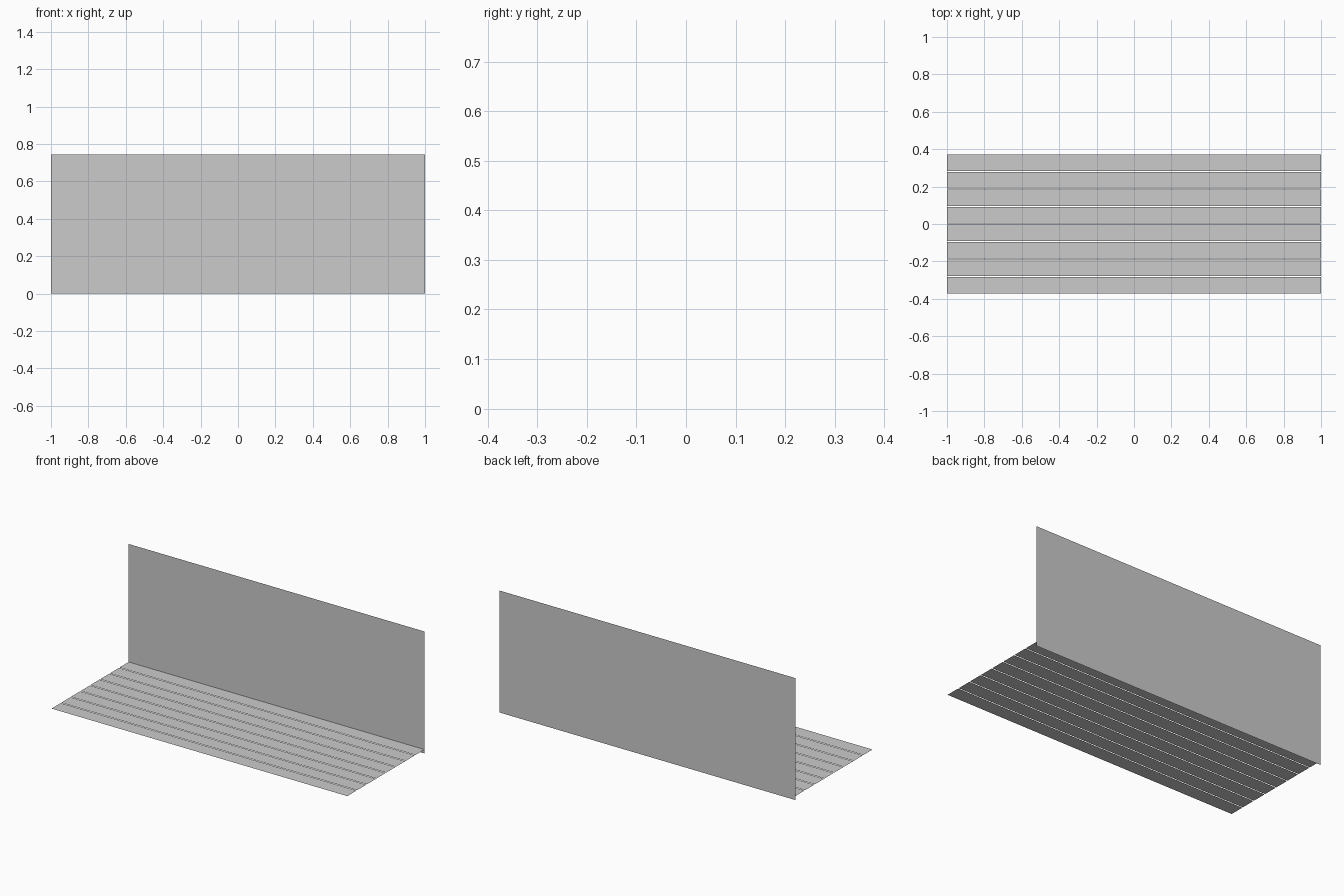
import bpy, bmesh
from math import pi
from mathutils import Matrix

if "Cube" in bpy.data.objects:
    bpy.data.objects.remove(bpy.data.objects["Cube"])

WIDTH, DEPTH, HEIGHT = 2.0, 0.745, 0.745
SLATS, GAP, SLAT_Z = 8, 0.005, 0.024


def sheet(name, size_x, size_y, location, tilt=0.0):
    """Single-sided rectangular sheet, optionally tilted about x."""
    mesh = bpy.data.meshes.new(name)
    bm = bmesh.new()
    bmesh.ops.create_grid(bm, x_segments=1, y_segments=1, size=0.5,
                          matrix=Matrix.Rotation(tilt, 4, 'X')
                          @ Matrix.Diagonal((size_x, size_y, 1, 1)))
    bm.to_mesh(mesh)
    bm.free()
    obj = bpy.data.objects.new(name, mesh)
    obj.location = location
    bpy.context.collection.objects.link(obj)
    return obj


# Upright back panel, facing the front
sheet("back_panel", WIDTH, HEIGHT, (0, DEPTH / 2, HEIGHT / 2), pi / 2)

# Row of flat seat slats separated by narrow slits
pitch = (DEPTH + GAP) / SLATS
slat_depth = pitch - GAP
for i in range(SLATS):
    y = -DEPTH / 2 + slat_depth / 2 + i * pitch
    sheet(f"seat_slat_{i + 1}", WIDTH, slat_depth, (0, y, SLAT_Z))
